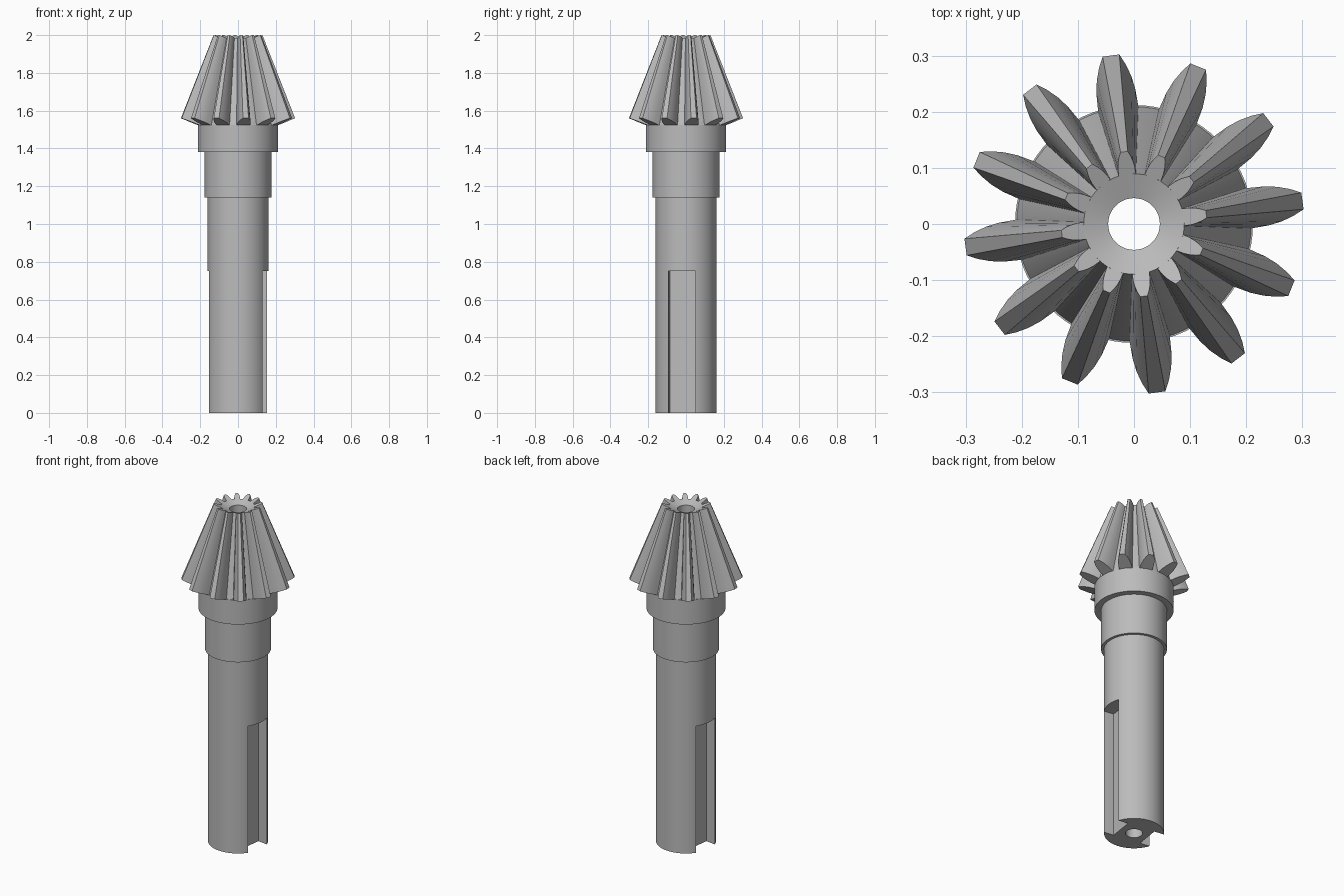
import bpy
import bmesh
import math
from mathutils import Matrix, Vector

if "Cube" in bpy.data.objects:
    bpy.data.objects.remove(bpy.data.objects["Cube"], do_unlink=True)

TEETH = 12
BORE = 0.046
APEX = Vector((0, 0, 2.33))      # common point of the bevel cones
SHRINK = 0.4286                  # small tooth end relative to large end

steel = bpy.data.materials.new("grey steel")
steel.use_nodes = True
GREY = (0.5, 0.5, 0.5, 1)
steel.diffuse_color = GREY
steel.node_tree.nodes["Principled BSDF"].inputs["Base Color"].default_value = GREY


def make_object(name, bm):
    bmesh.ops.recalc_face_normals(bm, faces=bm.faces)
    mesh = bpy.data.meshes.new(name)
    bm.to_mesh(mesh)
    bm.free()
    mesh.materials.append(steel)
    obj = bpy.data.objects.new(name, mesh)
    bpy.context.collection.objects.link(obj)
    return obj


def smooth(obj):
    bpy.ops.object.select_all(action='DESELECT')
    obj.select_set(True)
    bpy.context.view_layer.objects.active = obj
    bpy.ops.object.shade_smooth_by_angle(angle=math.radians(28))


def lathe(name, profile, segments=72):
    """Turn a closed (radius, height) profile around the z axis."""
    bm = bmesh.new()
    rings = []
    for i in range(segments):
        turn = Matrix.Rotation(math.tau * i / segments, 3, 'Z')
        rings.append([bm.verts.new(turn @ Vector((r, 0, z))) for r, z in profile])
    n = len(profile)
    for i in range(segments):
        a, b = rings[i], rings[(i + 1) % segments]
        for k in range(n):
            bm.faces.new((a[k], b[k], b[(k + 1) % n], a[(k + 1) % n]))
    return make_object(name, bm)


def back_cone(r):
    """Height of the large tooth end at a radius."""
    return 1.56 - (0.303 - r) * 0.39


def toward_apex(p):
    return APEX + (Vector(p) - APEX) * SHRINK


# Stepped shaft with a through bore
shaft = lathe("stepped_shaft", [
    (BORE, 0), (0.161, 0), (0.161, 1.14), (0.177, 1.14), (0.177, 1.38),
    (0.212, 1.38), (0.212, 1.525), (BORE, 1.525)])

# Two opposite keyways at the lower end
for side in (0, math.pi):
    bm = bmesh.new()
    bmesh.ops.create_cube(bm, size=1, matrix=(
        Matrix.Rotation(side - math.radians(8.5), 4, 'Z')
        @ Matrix.Translation((0.183, 0, 0.325))
        @ Matrix.Diagonal((0.2, 0.147, 0.85, 1))))
    cutter = make_object("keyway_cutter", bm)
    cutter.hide_render = True
    cut = shaft.modifiers.new("keyway", 'BOOLEAN')
    cut.operation = 'DIFFERENCE'
    cut.solver = 'EXACT'
    cut.object = cutter
    bpy.context.view_layer.objects.active = shaft
    bpy.ops.object.modifier_apply(modifier=cut.name)
    bpy.data.objects.remove(cutter, do_unlink=True)
smooth(shaft)

# Conical gear body with a dished top
root = Vector((0.209, 0, back_cone(0.209)))
root_top = toward_apex(root)
dish = root_top.z - (root_top.x - BORE) * 0.39
hub = lathe("gear_body", [
    (BORE, 1.525), (root.x, 1.525), (root_top.x, root_top.z), (BORE, dish)])
smooth(hub)

# One tapering tooth: curved flanks, narrow flat tip
flank = [(0.185, 0.036), (0.21, 0.036), (0.238, 0.035),
         (0.262, 0.031), (0.284, 0.024), (0.303, 0.015)]
outline = flank + [(r, -w) for r, w in reversed(flank)]
large = [Vector((r, w, back_cone(r))) for r, w in outline]
bm = bmesh.new()
big = [bm.verts.new(p) for p in large]
small = [bm.verts.new(toward_apex(p)) for p in large]
bm.faces.new(big)
bm.faces.new(small)
for i in range(len(big)):
    j = (i + 1) % len(big)
    bm.faces.new((big[i], big[j], small[j], small[i]))
tooth = make_object("gear_tooth", bm)
smooth(tooth)

# Repeat the tooth around the gear
for i in range(TEETH):
    obj = tooth if i == 0 else tooth.copy()
    if i:
        bpy.context.collection.objects.link(obj)
    obj.rotation_euler.z = math.radians(7.8) + math.tau * i / TEETH
